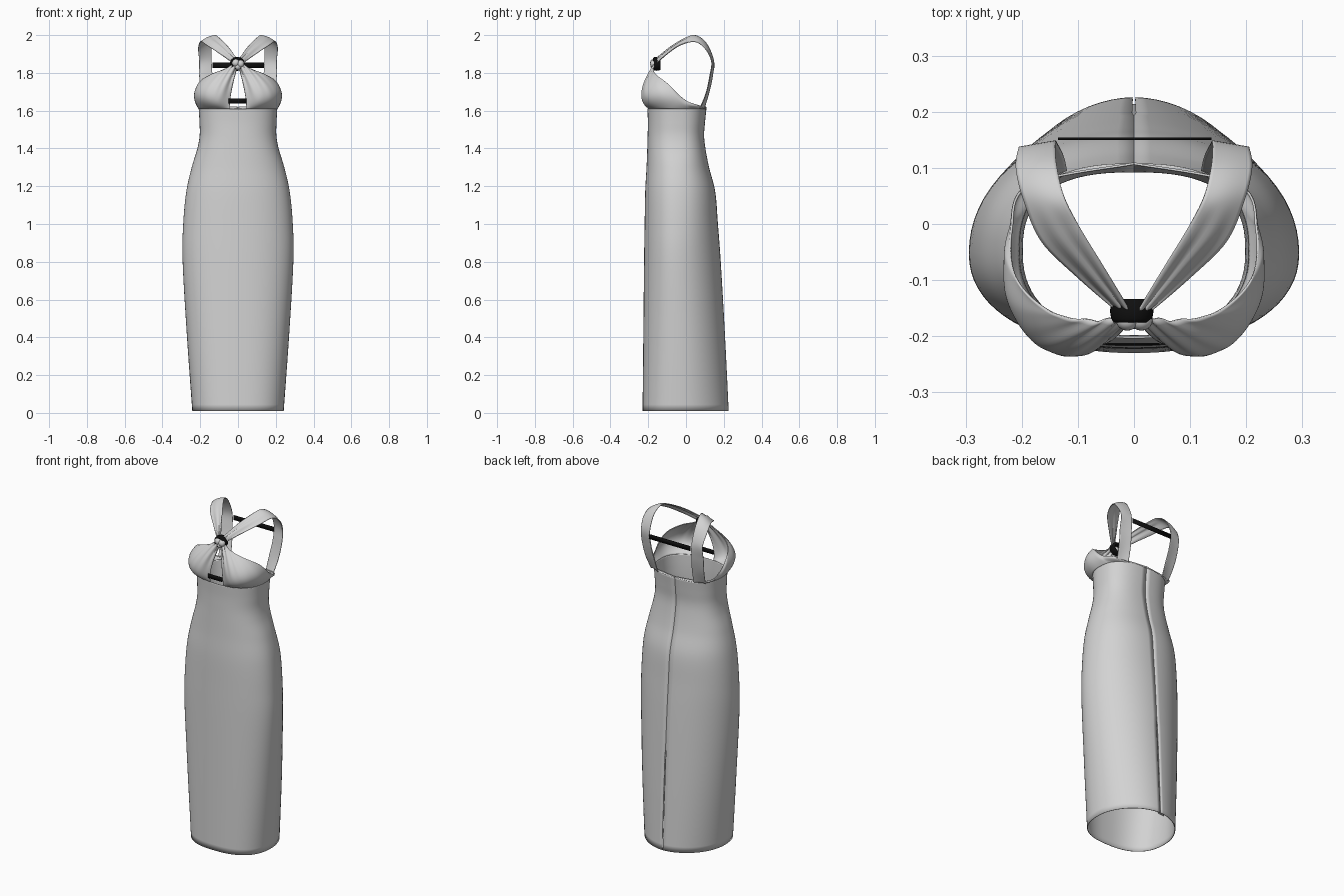
import bpy, math
from mathutils import Vector

if "Cube" in bpy.data.objects:
    bpy.data.objects.remove(bpy.data.objects["Cube"])


def material(name, rgb):
    m = bpy.data.materials.new(name)
    m.diffuse_color = (*rgb, 1)
    m.use_nodes = True
    m.node_tree.nodes["Principled BSDF"].inputs["Base Color"].default_value = m.diffuse_color
    return m


GREY = material("pale grey fabric", (0.65, 0.65, 0.65))
BLACK = material("black elastic", (0.005, 0.005, 0.005))


def curve(keys, t):
    """Smooth interpolation through key tuples, t in 0..1."""
    n = len(keys) - 1
    i = min(int(t * n), n - 1)
    f = t * n - i
    p = [Vector(keys[max(0, min(n, i + k))]) for k in (-1, 0, 1, 2)]
    return 0.5 * (2 * p[1] + (p[2] - p[0]) * f + (2 * p[0] - 5 * p[1] + 4 * p[2] - p[3]) * f * f
                  + (3 * p[1] - p[0] - 3 * p[2] + p[3]) * f ** 3)


def sheet(name, rows, thick=0.004, mat=GREY):
    """Cloth sheet from a grid of points, given a little thickness."""
    w = len(rows[0])
    verts = [tuple(p) for r in rows for p in r]
    faces = [(j * w + i, j * w + i + 1, (j + 1) * w + i + 1, (j + 1) * w + i)
             for j in range(len(rows) - 1) for i in range(w - 1)]
    me = bpy.data.meshes.new(name)
    me.from_pydata(verts, [], faces)
    me.materials.append(mat)
    me.shade_smooth()
    ob = bpy.data.objects.new(name, me)
    bpy.context.collection.objects.link(ob)
    s = ob.modifiers.new("thickness", "SOLIDIFY")
    s.thickness, s.offset = thick, 0
    return ob


def finish(name, mat, scale=(1, 1, 1)):
    ob = bpy.context.object
    ob.name, ob.scale = name, scale
    ob.data.materials.append(mat)
    bpy.ops.object.shade_smooth()
    return ob


# Body sections: z, half width, front y, back y, widest y, front power, back power
SECTIONS = [
    (0.01, 0.240, -0.228, 0.224, -0.02, 2.5, 1.9),
    (0.40, 0.268, -0.224, 0.205, -0.03, 2.4, 1.95),
    (0.80, 0.291, -0.220, 0.182, -0.05, 2.2, 2.0),
    (1.00, 0.288, -0.217, 0.167, -0.05, 2.2, 2.1),
    (1.17, 0.272, -0.214, 0.153, -0.05, 2.2, 2.2),
    (1.30, 0.243, -0.207, 0.120, -0.05, 2.2, 2.3),
    (1.40, 0.213, -0.203, 0.101, -0.05, 2.3, 2.5),
    (1.47, 0.201, -0.201, 0.094, -0.05, 2.3, 2.6),
    (1.54, 0.202, -0.200, 0.099, -0.05, 2.3, 2.6),
    (1.61, 0.206, -0.202, 0.106, -0.05, 2.3, 2.6),
]


def body_point(sec, a):
    """Point on a section; a = 0 is front centre, pi is back centre."""
    z, rx, yf, yb, cy, pf, pb = sec
    s, c = math.sin(a), math.cos(a)
    p = pf if c > 0 else pb
    x = rx * math.copysign(abs(s) ** (2 / p), s)
    y = cy + (yf - cy if c > 0 else yb - cy) * abs(c) ** (2 / p)
    return Vector((x, y, z))


# Skirt and waist tube, open at the back slit
N, M = 72, 64
gap = 0.012
rows = []
for j in range(M + 1):
    sec = curve(SECTIONS, j / M)
    g = gap if sec[0] < 0.62 else 0.0
    rows.append([body_point(sec, -math.pi + g + (2 * math.pi - 2 * g) * i / N) for i in range(N + 1)])
sheet("dress_body", rows)

# Underlap behind the slit
rows = []
for j in range(17):
    sec = curve(SECTIONS, 0.19 * j / 16)
    rows.append([body_point(sec, math.pi + a) - Vector((0, 0.012, 0))
                 for a in (-0.03, 0.0, 0.06, 0.12, 0.18)])
sheet("slit_underlap", rows)

# Bodice halves: base angle on the body, middle row and top edge, front to back
BASE = [(a, 0) for a in (0.17, 0.42, 0.75, 1.12, 1.5, 1.95, 2.45, math.pi)]
MID = [(0.036, -0.202, 1.70), (0.10, -0.234, 1.695), (0.172, -0.212, 1.70), (0.222, -0.14, 1.70),
       (0.230, -0.06, 1.675), (0.217, 0.0, 1.632), (0.178, 0.073, 1.617), (0, 0.107, 1.615)]
TOP = [(0.006, -0.168, 1.825), (0.018, -0.165, 1.85), (0.07, -0.172, 1.82), (0.145, -0.158, 1.79),
       (0.208, -0.10, 1.745), (0.218, -0.01, 1.66), (0.185, 0.07, 1.627), (0, 0.108, 1.62)]
# Shoulder strap edges, knot to back
INNER = [(0.008, -0.155, 1.875), (0.055, -0.075, 1.94), (0.10, 0.0, 1.985), (0.125, 0.05, 1.998),
         (0.138, 0.105, 1.96), (0.14, 0.145, 1.87), (0.135, 0.14, 1.78), (0.125, 0.12, 1.69),
         (0.12, 0.096, 1.61)]
OUTER = [(0.025, -0.16, 1.845), (0.10, -0.095, 1.90), (0.165, -0.03, 1.945), (0.197, 0.045, 1.965),
         (0.21, 0.10, 1.93), (0.205, 0.135, 1.86), (0.205, 0.125, 1.78), (0.195, 0.105, 1.69),
         (0.182, 0.072, 1.61)]

for side, label in ((1, "right"), (-1, "left")):
    def flip(p):
        return Vector((p.x * side, p.y, p.z))

    # Cup with gathers running into the knot
    rows = []
    for j in range(25):
        v = j / 24
        row = []
        for i in range(85):
            u = i / 84
            b = body_point(SECTIONS[-1], curve(BASE, u)[0])
            m, t = curve(MID, u), curve(TOP, u)
            p = b * (2 * (v - 0.5) * (v - 1)) + m * (4 * v * (1 - v)) + t * (2 * v * (v - 0.5))
            fold = 0.005 * math.sin(u * 75) * max(0, 1 - u / 0.42) * max(0, v - 0.3)
            p.y -= fold * 1.6
            row.append(flip(p))
        rows.append(row)
    sheet(label + "_cup", rows)

    # Strap, pleated near the knot
    rows = []
    for j in range(65):
        t = j / 64
        a, b = curve(INNER, t), curve(OUTER, t)
        row = []
        for i in range(13):
            w = i / 12
            p = a.lerp(b, w)
            p.z += 0.006 * math.sin(w * 14) * max(0, 1 - t / 0.35) + 0.006 * math.sin(w * math.pi)
            row.append(flip(p))
        rows.append(row)
    sheet(label + "_strap", rows)

# Knot lobes in front of a black ring
for k, (x, z, r) in enumerate([(-0.012, 1.853, 0.02), (0.013, 1.848, 0.02), (0.0, 1.833, 0.017)]):
    bpy.ops.mesh.primitive_uv_sphere_add(segments=20, ring_count=12, radius=r, location=(x, -0.172, z))
    finish("knot_lobe_%d" % (k + 1), GREY, (1, 0.9, 1))
bpy.ops.mesh.primitive_torus_add(major_radius=0.027, minor_radius=0.010, major_segments=28, minor_segments=10,
                                 location=(-0.004, -0.155, 1.848), rotation=(math.pi / 2, 0, 0))
finish("knot_ring", BLACK, (1.05, 1, 2.2))

# Flat elastic bars at the back and under the keyhole
for name, x0, x1, y, z0, z1 in (("back_elastic", -0.135, 0.138, 0.152, 1.826, 1.854),
                                ("keyhole_elastic", -0.05, 0.045, -0.214, 1.638, 1.664)):
    sheet(name, [[(x0, y, z0), (x1, y, z0)], [(x0, y, z1), (x1, y, z1)]], 0.004, BLACK)
